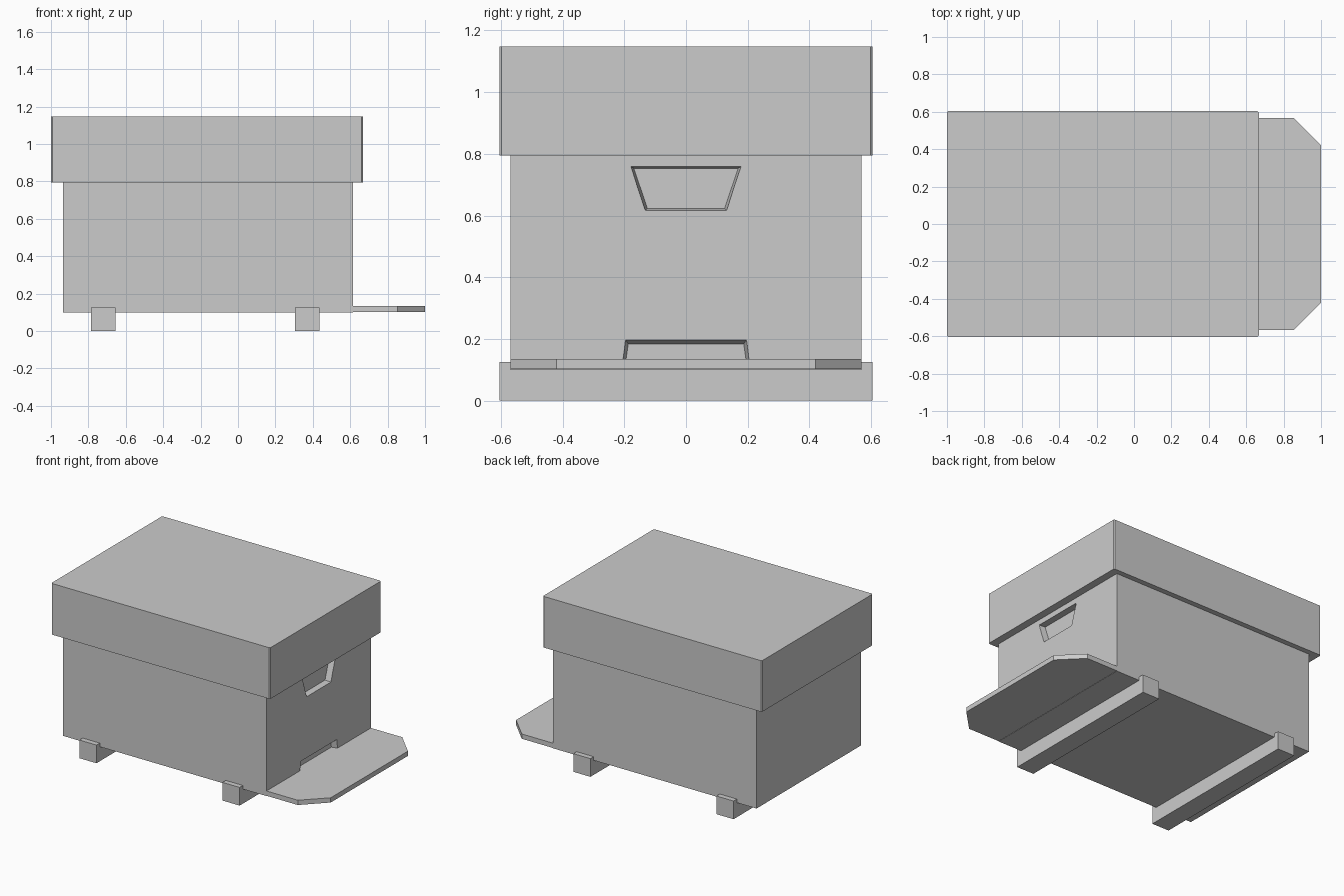
import bpy, bmesh

if "Cube" in bpy.data.objects:
    bpy.data.objects.remove(bpy.data.objects["Cube"])


def prism(name, lower, upper):
    """Closed solid joining two matching point loops."""
    bm = bmesh.new()
    a = [bm.verts.new(p) for p in lower]
    b = [bm.verts.new(p) for p in upper]
    n = len(a)
    bm.faces.new(a[::-1])
    bm.faces.new(b)
    for i in range(n):
        j = (i + 1) % n
        bm.faces.new((a[i], a[j], b[j], b[i]))
    bmesh.ops.recalc_face_normals(bm, faces=bm.faces)
    mesh = bpy.data.meshes.new(name)
    bm.to_mesh(mesh)
    bm.free()
    obj = bpy.data.objects.new(name, mesh)
    bpy.context.collection.objects.link(obj)
    return obj


def slab(name, outline, z0, z1):
    return prism(name, [(x, y, z0) for x, y in outline], [(x, y, z1) for x, y in outline])


def rect(x0, x1, hy):
    return [(x0, -hy), (x1, -hy), (x1, hy), (x0, hy)]


FRONT = 0.615   # x of the entrance wall
DEPTH = 0.04    # recess depth


def recess(body, name, outer, inner):
    """Cut a tapered trapezoid; each loop is (bottom half width, bottom z, top half width, top z)."""
    def loop(x, p):
        wb, zb, wt, zt = p
        return [(x, -wb, zb), (x, wb, zb), (x, wt, zt), (x, -wt, zt)]
    # continue the taper past the wall so the cut is clean
    past = [o + (o - i) for o, i in zip(outer, inner)]
    cutter = prism(name, loop(FRONT - DEPTH, inner), loop(FRONT + DEPTH, past))
    cutter.hide_render = True
    cutter.hide_set(True)
    mod = body.modifiers.new(name, 'BOOLEAN')
    mod.operation = 'DIFFERENCE'
    mod.solver = 'EXACT'
    mod.object = cutter


# Hive box with hand grip and entrance recesses
body = slab("hive_box", rect(-0.935, FRONT, 0.568), 0.10, 0.80)
recess(body, "hand_grip_cutter", (0.132, 0.617, 0.178, 0.758), (0.125, 0.623, 0.169, 0.753))
recess(body, "entrance_cutter", (0.204, 0.135, 0.196, 0.197), (0.194, 0.135, 0.187, 0.184))

# Overhanging lid with slightly clipped vertical corners
x0, x1, hy, c = -1.0, 0.667, 0.604, 0.007
slab("lid", [(x0 + c, -hy), (x1 - c, -hy), (x1, -hy + c), (x1, hy - c),
             (x1 - c, hy), (x0 + c, hy), (x0, hy - c), (x0, -hy + c)], 0.795, 1.147)

# Landing board with chamfered outer corners
slab("landing_board", [(FRONT, -0.568), (0.853, -0.568), (1.0, -0.42),
                       (1.0, 0.42), (0.853, 0.568), (FRONT, 0.568)], 0.102, 0.135)

# Support rails
for side, x in (("rear", -0.72), ("front", 0.37)):
    slab(side + "_rail", rect(x - 0.065, x + 0.065, 0.604), 0.0, 0.125)
